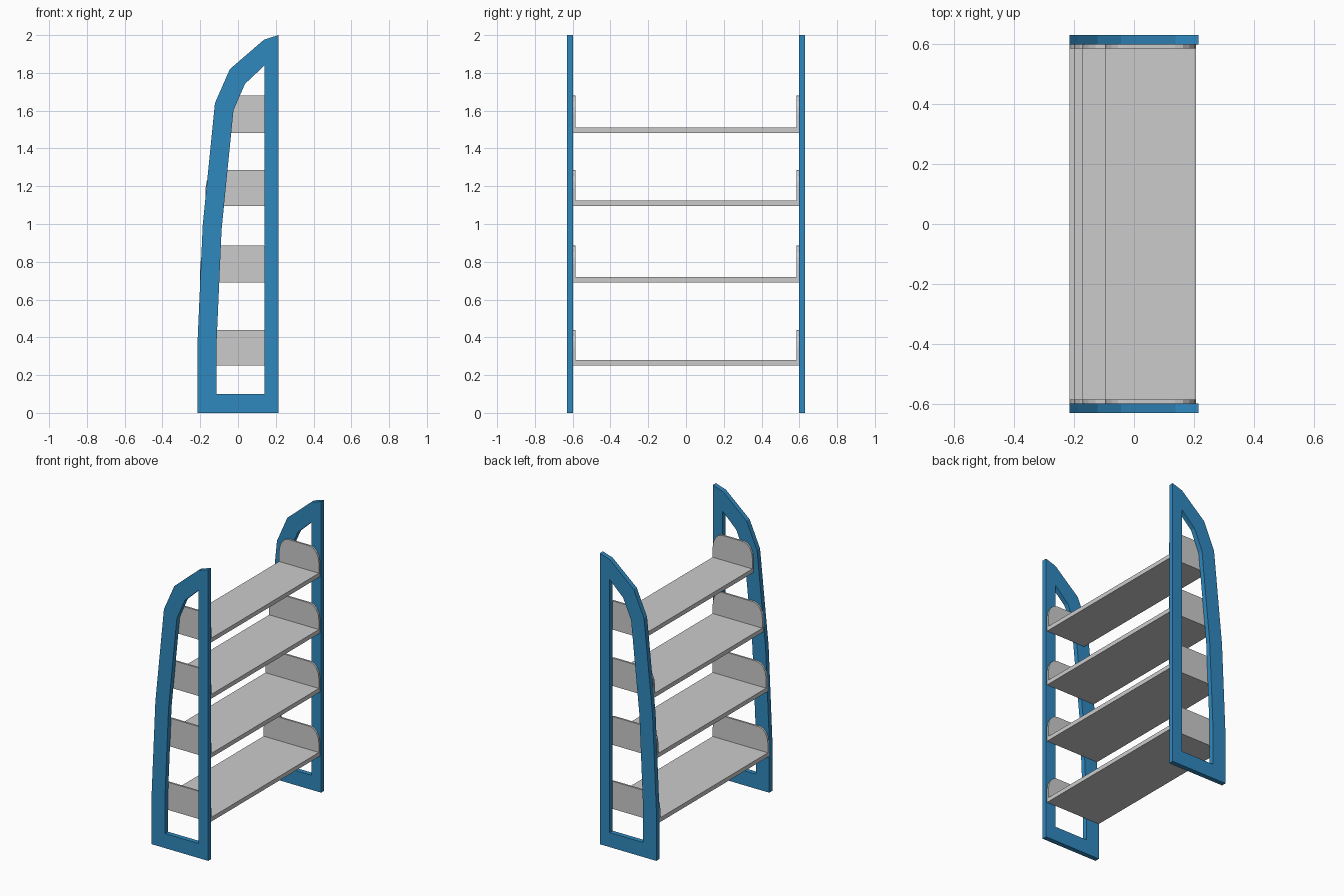
import bpy, bmesh, math

if "Cube" in bpy.data.objects:
    bpy.data.objects.remove(bpy.data.objects["Cube"])

blue = bpy.data.materials.new("blue_paint")
blue.diffuse_color = (0.03, 0.25, 0.52, 1)
blue.use_nodes = True
blue.node_tree.nodes["Principled BSDF"].inputs["Base Color"].default_value = blue.diffuse_color


def plate(name, loops, y0, y1, material=None):
    """Extrude an XZ outline (first loop) with optional holes from y0 to y1."""
    bm = bmesh.new()
    for loop in loops:
        verts = [bm.verts.new((x, y0, z)) for x, z in loop]
        for a, b in zip(verts, verts[1:] + verts[:1]):
            bm.edges.new((a, b))
    bmesh.ops.triangle_fill(bm, use_beauty=True, edges=bm.edges[:])
    res = bmesh.ops.extrude_face_region(bm, geom=bm.faces[:], use_keep_orig=True)
    moved = [g for g in res["geom"] if isinstance(g, bmesh.types.BMVert)]
    bmesh.ops.translate(bm, verts=moved, vec=(0, y1 - y0, 0))
    bmesh.ops.recalc_face_normals(bm, faces=bm.faces[:])
    bmesh.ops.dissolve_limit(bm, angle_limit=0.01, verts=bm.verts[:], edges=bm.edges[:])
    mesh = bpy.data.meshes.new(name)
    bm.to_mesh(mesh)
    bm.free()
    obj = bpy.data.objects.new(name, mesh)
    bpy.context.collection.objects.link(obj)
    if material:
        mesh.materials.append(material)
    return obj


def rounded_end(x0, x1, z0, z1, rx=0.07, rz=0.10, steps=4):
    """Upright panel outline with both upper corners rounded."""
    arc = [(math.cos(i * math.pi / 2 / steps), math.sin(i * math.pi / 2 / steps))
           for i in range(steps + 1)]
    right = [(x1 - rx + rx * c, z1 - rz + rz * s) for c, s in arc]
    left = [(x0 + rx - rx * c, z1 - rz + rz * s) for c, s in reversed(arc)]
    return [(x0, z0), (x1, z0)] + right + left


# side frames: tapered outline with an open middle
outer = [(-0.215, 0), (0.214, 0), (0.214, 2.0), (0.138, 1.976), (-0.043, 1.82),
         (-0.122, 1.64), (-0.187, 0.99), (-0.215, 0.36)]
inner = [(-0.114, 0.10), (0.139, 0.10), (0.139, 1.838), (0.037, 1.742),
         (-0.024, 1.602), (-0.087, 0.97), (-0.114, 0.36)]
for side, s in (("left", -1), ("right", 1)):
    plate(f"{side}_side_frame", [outer, inner], s * 0.597, s * 0.63, blue)

# shelves: front edge, underside height and top of the end panels
BACK = 0.206
shelves = [(-0.214, 0.25, 0.44), (-0.20, 0.69, 0.885),
           (-0.172, 1.095, 1.287), (-0.096, 1.482, 1.68)]
for n, (front, z, top) in enumerate(shelves, 1):
    board = [(front, z), (BACK, z), (BACK, z + 0.029), (front, z + 0.029)]
    plate(f"shelf_board_{n}", [board], -0.584, 0.584)
    for side, s in (("left", -1), ("right", 1)):
        plate(f"shelf_{n}_{side}_end", [rounded_end(front, BACK, z, top)],
              s * 0.584, s * 0.597)
